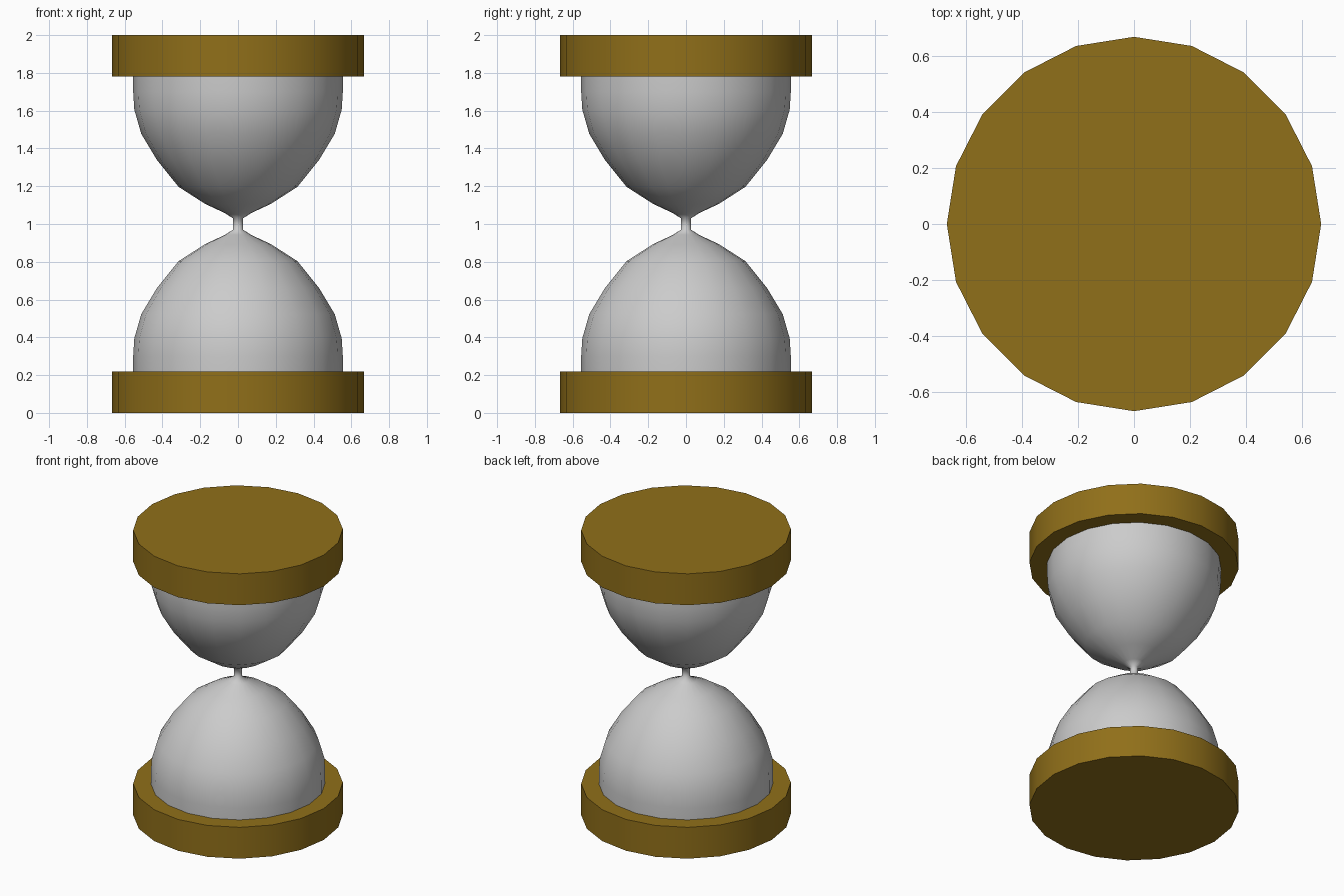
import bpy, bmesh, math

if "Cube" in bpy.data.objects:
    bpy.data.objects.remove(bpy.data.objects["Cube"])

SIDES = 20


def lathe(name, profile, angle, mat=None):
    """Revolve (radius, z) points around z; radius 0 makes a closed pole."""
    bm = bmesh.new()
    rings = []
    for r, z in profile:
        if r == 0:
            rings.append([bm.verts.new((0, 0, z))] * SIDES)
        else:
            rings.append([bm.verts.new((r * math.cos(math.tau * i / SIDES),
                                        r * math.sin(math.tau * i / SIDES), z))
                          for i in range(SIDES)])
    for a, b in zip(rings, rings[1:]):
        for i in range(SIDES):
            j = (i + 1) % SIDES
            bm.faces.new(list(dict.fromkeys((a[i], a[j], b[j], b[i]))))
    bmesh.ops.dissolve_limit(bm, angle_limit=0.001, verts=bm.verts, edges=bm.edges)
    bmesh.ops.recalc_face_normals(bm, faces=bm.faces)
    mesh = bpy.data.meshes.new(name)
    bm.to_mesh(mesh)
    bm.free()
    obj = bpy.data.objects.new(name, mesh)
    bpy.context.collection.objects.link(obj)
    if mat:
        mesh.materials.append(mat)
    bpy.ops.object.select_all(action='DESELECT')
    obj.select_set(True)
    bpy.context.view_layer.objects.active = obj
    bpy.ops.object.shade_smooth_by_angle(angle=math.radians(angle))
    return obj


wood = bpy.data.materials.new("wood")
wood.diffuse_color = (0.28, 0.16, 0.01, 1)
wood.use_nodes = True
wood.node_tree.nodes["Principled BSDF"].inputs["Base Color"].default_value = wood.diffuse_color

# Wooden end discs
CAP_R, CAP_H = 0.667, 0.22
for name, z in (("bottom_cap", 0), ("top_cap", 2 - CAP_H)):
    lathe(name, [(0, z), (CAP_R, z), (CAP_R, z + CAP_H), (0, z + CAP_H)], 30, wood)

# Glass bulbs: half profile as (radius, distance from neck), mirrored about z = 1
half = [(0.027, 0.03), (0.068, 0.057), (0.175, 0.107), (0.315, 0.197),
        (0.43, 0.34), (0.512, 0.477), (0.549, 0.605), (0.555, 0.70), (0.555, 0.78)]
profile = [(r, 1 - d) for r, d in reversed(half)] + [(r, 1 + d) for r, d in half]
lathe("glass_bulbs", profile, 75)
